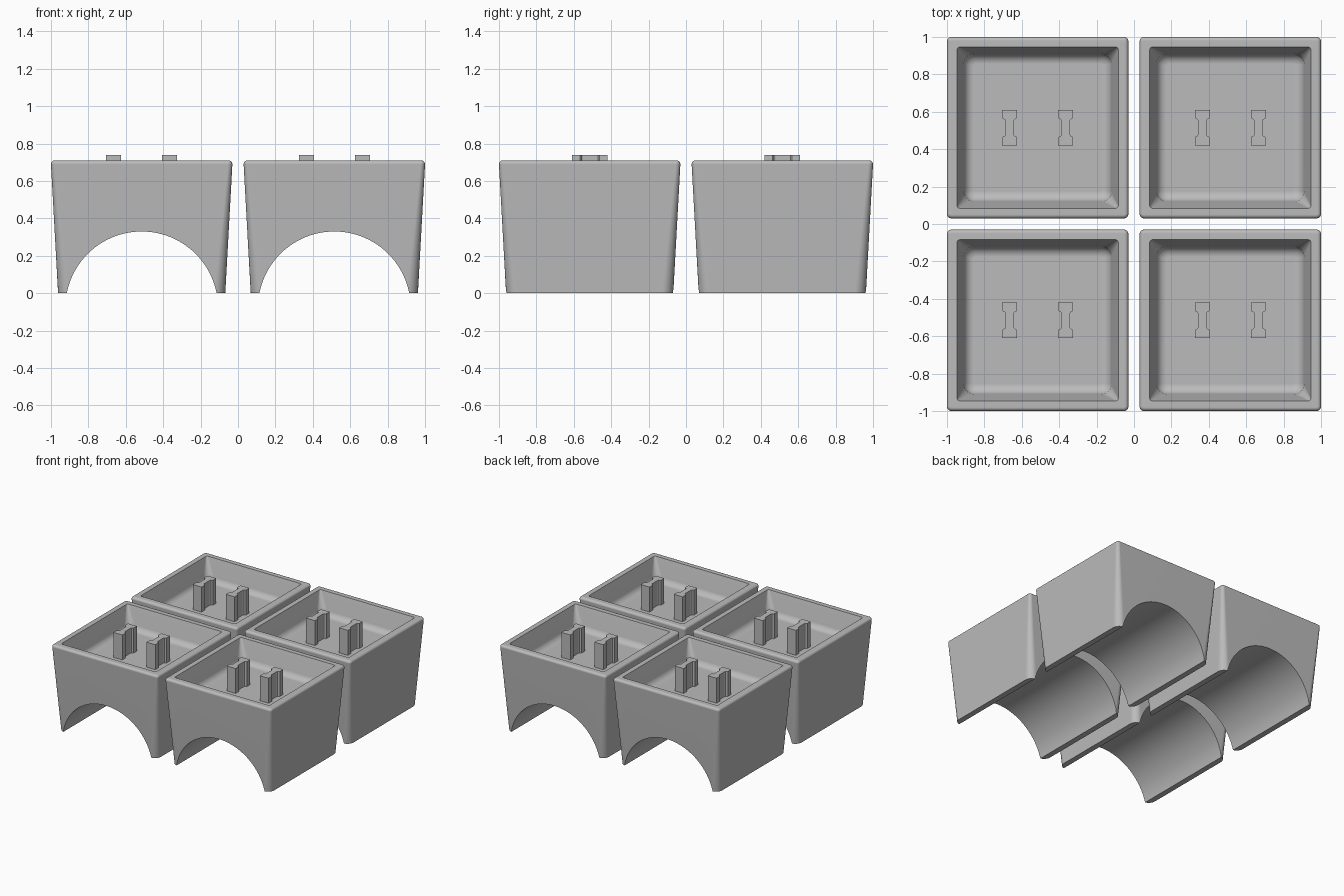
import bpy, bmesh
from math import sin, cos, pi

cube = bpy.data.objects.get("Cube")
if cube:
    bpy.data.objects.remove(cube, do_unlink=True)

grey = bpy.data.materials.new("plain grey")
grey.use_nodes = True
grey.diffuse_color = (0.5, 0.5, 0.5, 1)
grey.node_tree.nodes["Principled BSDF"].inputs["Base Color"].default_value = grey.diffuse_color

CENTRE = 0.515      # distance of each cap from the middle
TOP = 0.71
FLOOR = 0.535
STEPS = 6           # segments in each rounded corner


def rounded_square(half, radius):
    """Outline of a square with rounded corners, counter-clockwise."""
    points = []
    for corner in range(4):
        start = corner * pi / 2
        sx = 1 if corner in (0, 3) else -1
        sy = 1 if corner < 2 else -1
        for i in range(STEPS + 1):
            a = start + i / STEPS * pi / 2
            points.append((sx * (half - radius) + radius * cos(a),
                           sy * (half - radius) + radius * sin(a)))
    return points


def new_object(name, bm, location=(0, 0, 0)):
    bmesh.ops.recalc_face_normals(bm, faces=bm.faces)
    mesh = bpy.data.meshes.new(name)
    bm.to_mesh(mesh)
    bm.free()
    mesh.materials.append(grey)
    return place(name, mesh, location)


def place(name, mesh, location):
    obj = bpy.data.objects.new(name, mesh)
    obj.location = location
    bpy.context.collection.objects.link(obj)
    return obj


def prism(name, outline, to_3d, low, high):
    """Extrude a flat outline between two levels."""
    bm = bmesh.new()
    ends = [[bm.verts.new(to_3d(u, v, w)) for u, v in outline] for w in (low, high)]
    n = len(outline)
    for e in ends:
        bm.faces.new(e)
    for i in range(n):
        j = (i + 1) % n
        bm.faces.new((ends[0][i], ends[0][j], ends[1][j], ends[1][i]))
    return new_object(name, bm)


# Cap body: rings of (half width, corner radius, height), outside up and inside down
edge = 0.02
rings = [(0.447, 0.06, 0)]
for i in range(6):
    a = i / 5 * pi / 2
    rings.append((0.485 - edge + edge * cos(a), 0.004 + edge * cos(a), TOP - edge + edge * sin(a)))
rings.append((0.431, 0.014, TOP))
fillet = 0.055
for i in range(7):
    a = i / 6 * pi / 2
    rings.append((0.34 + fillet * cos(a), 0.008 + 0.045 * cos(a), FLOOR + fillet * (1 - sin(a))))

bm = bmesh.new()
loops = [[bm.verts.new((x, y, z)) for x, y in rounded_square(h, r)] for h, r, z in rings]
for a, b in zip(loops, loops[1:]):
    for i in range(len(a)):
        j = (i + 1) % len(a)
        bm.faces.new((a[i], a[j], b[j], b[i]))
bm.faces.new(loops[0])
bm.faces.new(loops[-1])
body = new_object("cap_body", bm)

# Arched tunnel running front to back
R = 0.408
arch = [(R * cos(2 * pi * i / 96), 0.33 - R + R * sin(2 * pi * i / 96)) for i in range(96)]
cutter = prism("tunnel_cutter", arch, lambda u, v, w: (u, w, v), -0.7, 0.7)
cutter.hide_render = True
cut = body.modifiers.new("tunnel", "BOOLEAN")
cut.operation = "DIFFERENCE"
cut.solver = "EXACT"
cut.object = cutter
bpy.context.view_layer.objects.active = body
body.select_set(True)
bpy.ops.object.modifier_apply(modifier="tunnel")
bpy.data.objects.remove(cutter, do_unlink=True)
bpy.ops.object.shade_smooth_by_angle(angle=pi / 6)

# Stem: an I-shaped post
quarter = [(0.04, 0.095), (0.04, 0.053), (0.034, 0.047), (0.026, 0.044), (0.022, 0.036)]
right = quarter + [(x, -y) for x, y in reversed(quarter)]
outline = right + [(-x, -y) for x, y in right]
stem = prism("stem", outline, lambda u, v, w: (u, v, w), FLOOR - 0.01, 0.74)

# Four caps, each with two stems
for sx, side in ((1, "left"), (-1, "right")):
    for sy, end in ((-1, "front"), (1, "back")):
        x, y = sx * CENTRE, sy * CENTRE
        cap = place(f"cap_{end}_{side}", body.data, (x, y, 0))
        normals = cap.modifiers.new("even shading", "WEIGHTED_NORMAL")
        normals.keep_sharp = True
        for dx, which in ((0.15, "left"), (-0.15, "right")):
            place(f"stem_{which}_of_{end}_{side}", stem.data, (x + dx, y, 0))
bpy.data.objects.remove(body, do_unlink=True)
bpy.data.objects.remove(stem, do_unlink=True)
